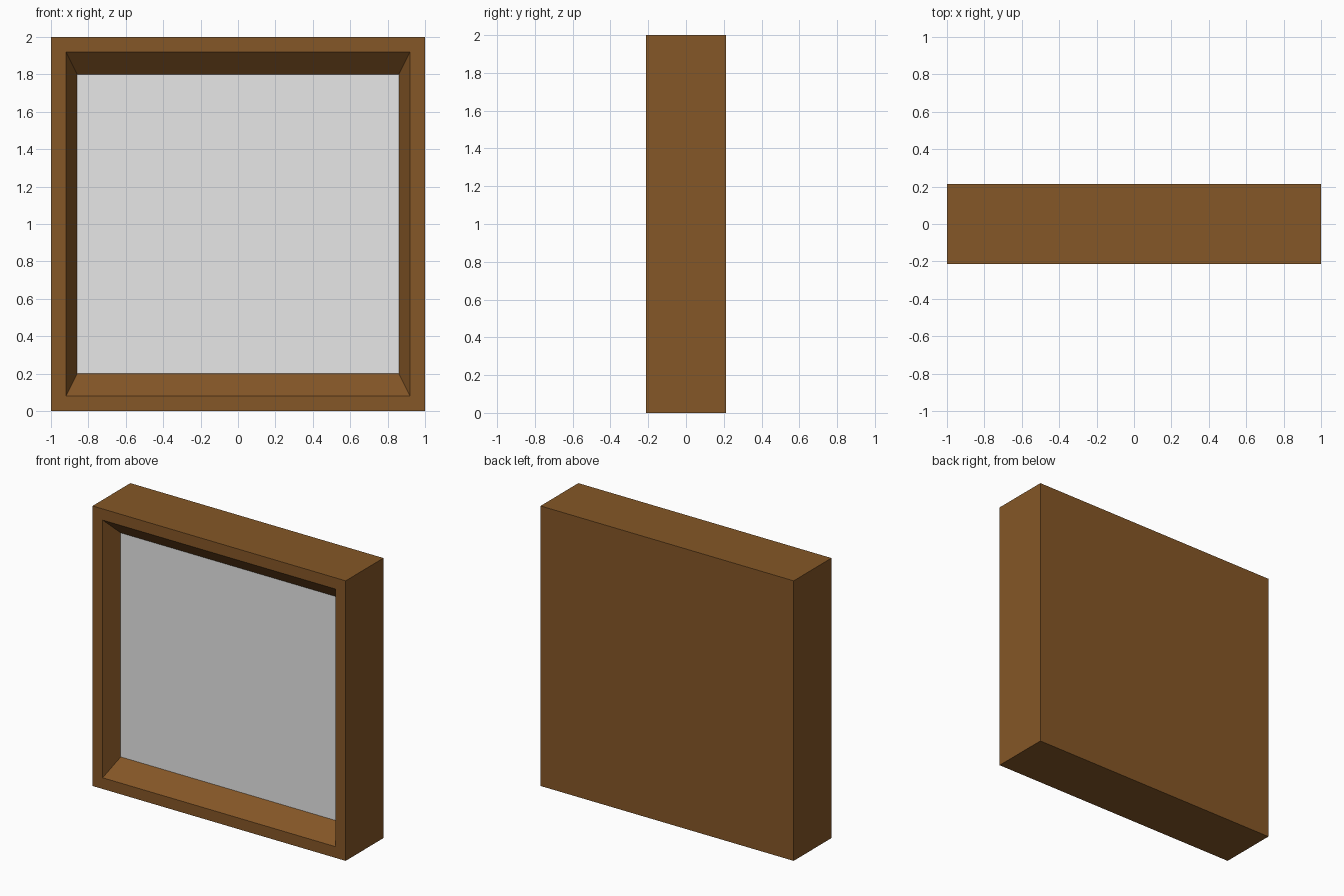
import bpy, bmesh

if "Cube" in bpy.data.objects:
    bpy.data.objects.remove(bpy.data.objects["Cube"])

W, D, H = 2.0, 0.426, 2.0      # overall size
FRONT = -D / 2
PANEL_Y = FRONT + 0.118        # depth of the recessed panel


def material(name, rgb):
    m = bpy.data.materials.new(name)
    m.diffuse_color = (*rgb, 1)
    m.use_nodes = True
    m.node_tree.nodes["Principled BSDF"].inputs["Base Color"].default_value = m.diffuse_color
    return m


wood = material("brown wood", (0.235, 0.095, 0.020))
grey = material("light grey", (0.8, 0.8, 0.8))


def loop(bm, half_w, z0, z1, y):
    """Rectangular vertex loop facing the front."""
    return [bm.verts.new((x, y, z)) for x, z in
            ((-half_w, z0), (half_w, z0), (half_w, z1), (-half_w, z1))]


# Frame box: back, outer sides, front rim, sloped reveal, grey panel
bm = bmesh.new()
loops = [loop(bm, W / 2, 0, H, D / 2),
         loop(bm, W / 2, 0, H, FRONT),
         loop(bm, 0.92, 0.08, 1.92, FRONT),
         loop(bm, 0.86, 0.20, 1.80, PANEL_Y)]
bm.faces.new(loops[0][::-1])
for a, b in zip(loops, loops[1:]):
    for i in range(4):
        j = (i + 1) % 4
        bm.faces.new((a[i], a[j], b[j], b[i]))
panel = bm.faces.new(loops[-1])
panel.material_index = 1
bmesh.ops.recalc_face_normals(bm, faces=bm.faces)

mesh = bpy.data.meshes.new("framed_panel")
bm.to_mesh(mesh)
bm.free()
mesh.materials.append(wood)
mesh.materials.append(grey)
bpy.context.collection.objects.link(bpy.data.objects.new("framed_panel", mesh))
